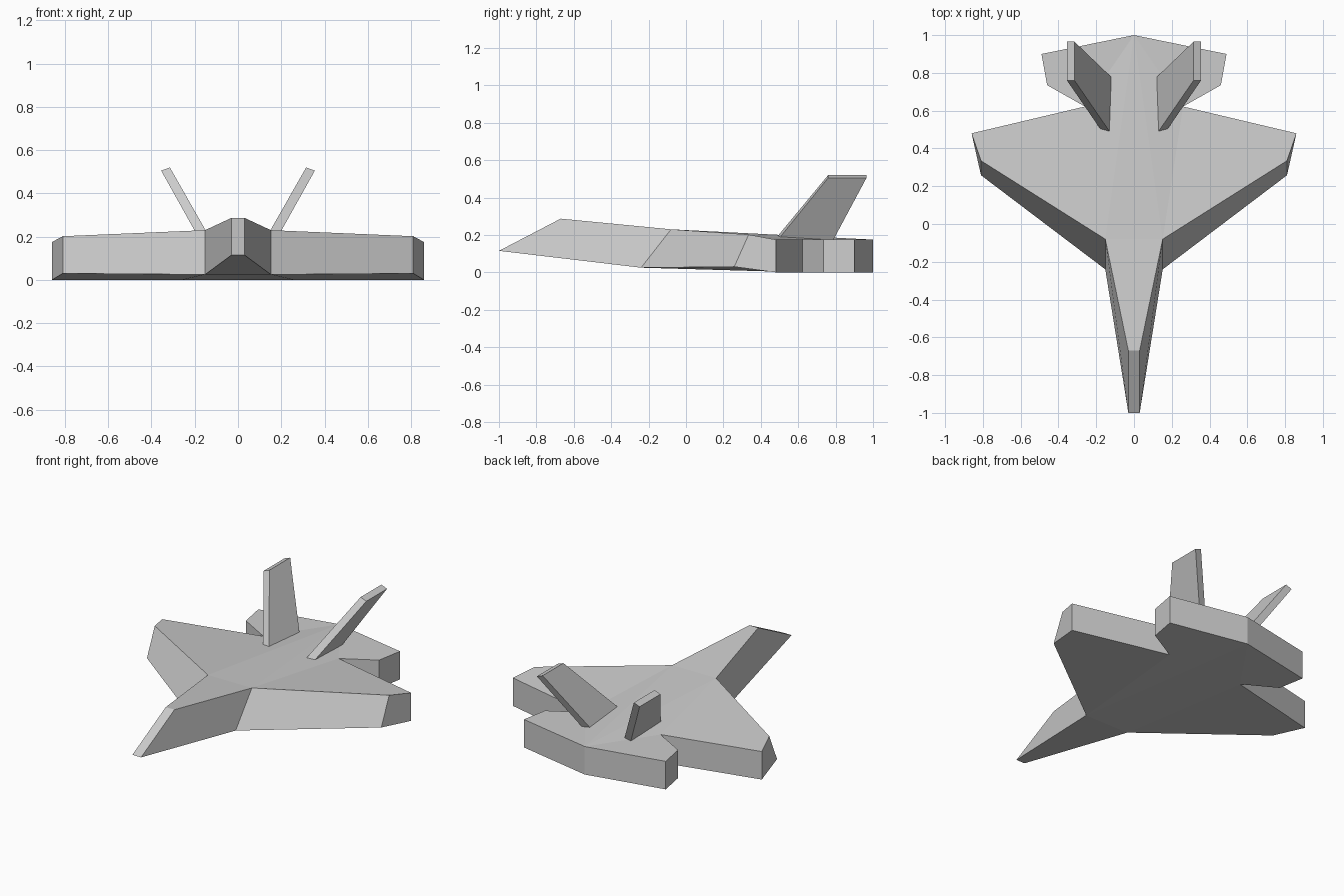
import bpy, bmesh

if "Cube" in bpy.data.objects:
    bpy.data.objects.remove(bpy.data.objects["Cube"])


def prism(name, lower, upper, caps, sides):
    """Join two matching half outlines with caps and walls, then mirror in x."""
    n = len(lower)
    bm = bmesh.new()
    v = [bm.verts.new(p) for p in lower + upper]
    for cap in caps:
        bm.faces.new([v[n + i] for i in cap])
        bm.faces.new([v[i] for i in reversed(cap)])
    for i, j in sides:
        bm.faces.new((v[i], v[j], v[n + j], v[n + i]))
    bm.normal_update()
    mesh = bpy.data.meshes.new(name)
    bm.to_mesh(mesh)
    bm.free()
    obj = bpy.data.objects.new(name, mesh)
    bpy.context.collection.objects.link(obj)
    mirror = obj.modifiers.new("mirror", "MIRROR")
    mirror.use_axis[0] = True
    mirror.use_clip = True
    return obj


# Body: right half from nose to tail, last point is on the centre line
rear = [(0.86, 0.48), (0.26, 0.622), (0.46, 0.735), (0.49, 0.90), (0, 1.0)]
lower = [(0, -1.0, 0.115), (0.03, -1.0, 0.115), (0.152, -0.24, 0.025),
         (0.81, 0.258, 0.03)] + [(x, y, 0) for x, y in rear] + [(0, -0.24, 0.025)]
upper = [(0, -0.67, 0.287), (0.03, -0.67, 0.287), (0.152, -0.08, 0.23),
         (0.81, 0.335, 0.202)] + [(x, y, 0.175) for x, y in rear] + [(0, -0.08, 0.23)]
caps = [(0, 1, 2, 9), (2, 3, 4, 5), (9, 2, 8), (2, 5, 8), (5, 6, 7, 8)]
prism("body", lower, upper, caps, [(i, i + 1) for i in range(8)])

# Twin tail fins: slanted blades leaning outwards and swept back
fin_base = [(0.117, 0.472, 0.172), (0.157, 0.472, 0.15),
            (0.157, 0.775, 0.15), (0.117, 0.775, 0.172)]
fin_tip = [(0.315, 0.76, 0.52), (0.355, 0.76, 0.505),
           (0.355, 0.965, 0.505), (0.315, 0.965, 0.52)]
prism("tail_fins", fin_base, fin_tip, [(0, 1, 2, 3)],
      [(i, (i + 1) % 4) for i in range(4)])
